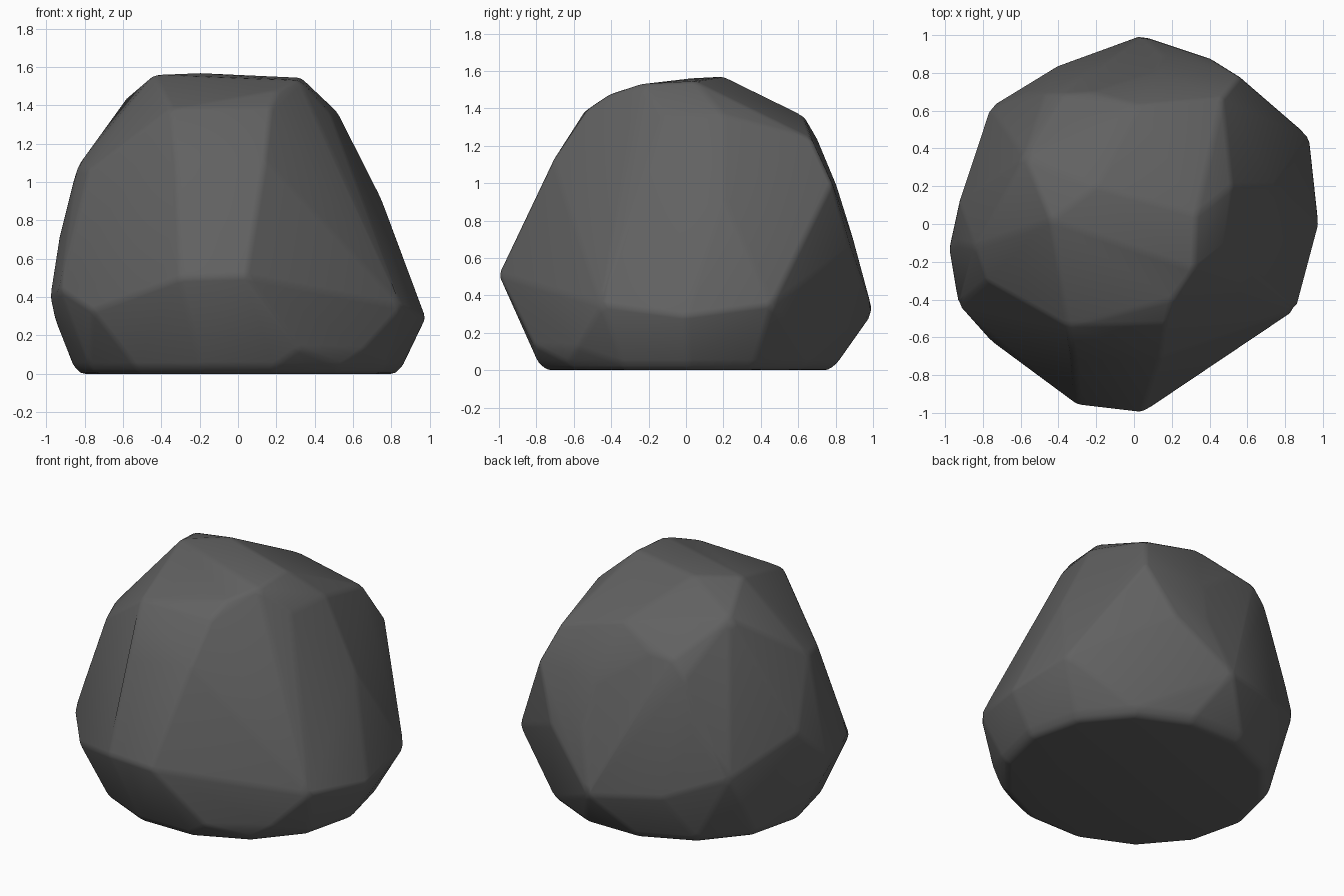
import bpy, bmesh, math

cube = bpy.data.objects.get("Cube")
if cube:
    bpy.data.objects.remove(cube, do_unlink=True)

# One dark stone colour
stone = bpy.data.materials.new("dark_stone")
stone.use_nodes = True
colour = (0.12, 0.12, 0.12, 1)
stone.diffuse_color = colour
bsdf = stone.node_tree.nodes["Principled BSDF"]
bsdf.inputs["Base Color"].default_value = colour
bsdf.inputs["Roughness"].default_value = 0.9

# Corner points of the chiselled boulder, by region
crown = [(-.44, .02, 1.56), (-.2, .2, 1.57), (.33, .05, 1.545), (.32, -.24, 1.53),
         (.2, -.4, 1.48), (-.58, .36, 1.44), (.52, .2, 1.365), (.48, -.12, 1.36),
         (.03, .63, 1.36), (-.22, .7, 1.24), (-.38, .69, 1.23), (.47, .67, 1.24),
         (-.35, -.54, 1.385), (.17, -.53, 1.39)]
shoulders = [(-.84, -.12, 1.08), (-.78, -.3, 1.06), (.56, .78, 1.0), (.1, .8, 1.0),
             (-.47, .69, 1.12), (-.32, -.7, 1.1), (.14, -.71, 1.12), (.745, .2, .92)]
waist = [(-.3, -.96, .5), (.04, -1.0, .51), (-.93, -.43, .44), (-.98, -.13, .4),
         (-.93, -.1, .72), (-.925, .12, .66), (-.56, .7, .8), (-.76, .62, .49),
         (.86, -.45, .35), (.98, 0, .29), (.93, .46, .35), (.4, .88, .65),
         (.15, .9, .68), (.04, 1.0, .31), (-.4, .84, .35), (-.76, -.62, .33),
         (-.955, -.1, .28), (.32, -.81, .13), (.65, -.58, .12)]

# Flat base: a rounded foot with a slightly wider ring above it
foot = []
for i in range(14):
    a = math.tau * i / 14
    c, s = math.cos(a), math.sin(a)
    foot += [(.82 * c, .01 + .77 * s, 0), (.86 * c, .01 + .82 * s, .04)]

# Wrap the points in a convex shell and merge nearly coplanar faces
bm = bmesh.new()
for p in crown + shoulders + waist + foot:
    bm.verts.new(p)
hull = bmesh.ops.convex_hull(bm, input=bm.verts)
loose = {g for g in hull["geom_interior"] + hull["geom_unused"]
         if isinstance(g, bmesh.types.BMVert)}
bmesh.ops.delete(bm, geom=list(loose), context="VERTS")
bmesh.ops.dissolve_limit(bm, angle_limit=math.radians(4),
                         verts=bm.verts, edges=bm.edges)
bmesh.ops.recalc_face_normals(bm, faces=bm.faces)
mesh = bpy.data.meshes.new("boulder")
bm.to_mesh(mesh)
bm.free()
boulder = bpy.data.objects.new("boulder", mesh)
bpy.context.collection.objects.link(boulder)
mesh.materials.append(stone)
mesh.shade_smooth()

# Worn edges with soft shading
bevel = boulder.modifiers.new("worn_edges", "BEVEL")
bevel.width = 0.022
bevel.segments = 2
bevel.limit_method = "ANGLE"
bevel.angle_limit = math.radians(8)
